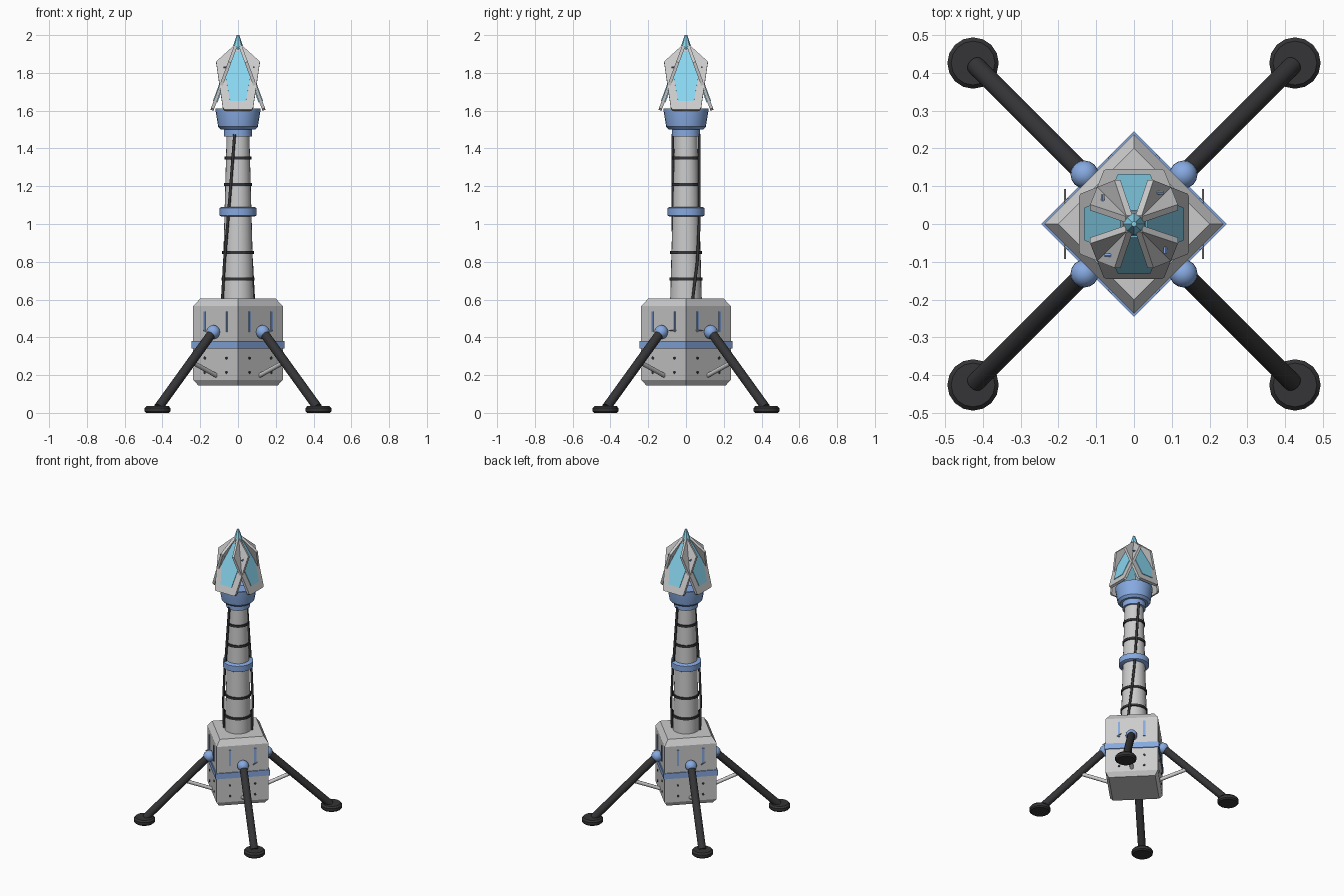
import bpy, bmesh, math
from math import sin, cos, pi, sqrt
from mathutils import Vector, Matrix

if "Cube" in bpy.data.objects:
    bpy.data.objects.remove(bpy.data.objects["Cube"])


def material(name, rgb):
    m = bpy.data.materials.new(name)
    m.diffuse_color = (*rgb, 1)
    m.use_nodes = True
    m.node_tree.nodes["Principled BSDF"].inputs["Base Color"].default_value = m.diffuse_color
    return m


BLUE = material("blue", (0.24, 0.40, 0.75))
DARK = material("dark", (0.035, 0.035, 0.038))
GLASS = material("glass", (0.25, 0.68, 0.88))


def finish(name, bm, mat=None, smooth=False):
    bmesh.ops.recalc_face_normals(bm, faces=bm.faces)
    me = bpy.data.meshes.new(name)
    bm.to_mesh(me)
    bm.free()
    ob = bpy.data.objects.new(name, me)
    bpy.context.collection.objects.link(ob)
    if mat:
        me.materials.append(mat)
    if smooth:
        bpy.ops.object.select_all(action='DESELECT')
        ob.select_set(True)
        bpy.context.view_layer.objects.active = ob
        bpy.ops.object.shade_smooth_by_angle(angle=math.radians(35))
    return ob


def lathe(name, profile, n=24, mat=None, at=(0, 0), smooth=True):
    """Stack of n-sided rings from (radius, z) pairs, capped at both ends."""
    bm = bmesh.new()
    rings = [[bm.verts.new((at[0] + r * cos(2 * pi * i / n), at[1] + r * sin(2 * pi * i / n), z))
              for i in range(n)] for r, z in profile]
    for a, b in zip(rings, rings[1:]):
        for i in range(n):
            bm.faces.new((a[i], a[(i + 1) % n], b[(i + 1) % n], b[i]))
    bm.faces.new(rings[0])
    bm.faces.new(rings[-1])
    return finish(name, bm, mat, smooth)


def rod(name, a, b, r, mat=None, n=12):
    a, b = Vector(a), Vector(b)
    bm = bmesh.new()
    rot = (b - a).to_track_quat('Z', 'Y').to_matrix().to_4x4()
    bmesh.ops.create_cone(bm, cap_ends=True, segments=n, radius1=r, radius2=r, depth=(b - a).length,
                          matrix=Matrix.Translation((a + b) / 2) @ rot)
    return finish(name, bm, mat, True)


def block(name, size, matrix, mat=None):
    bm = bmesh.new()
    bmesh.ops.create_cube(bm, size=1, matrix=matrix @ Matrix.Diagonal((*size, 1)))
    return finish(name, bm, mat)


def plate(name, half, proud, thick, turn, mat=None):
    """Mirrored outline of (half width, z) lying on the sloping petal plane."""
    bm = bmesh.new()
    outline = half + [(-w, z) for w, z in reversed(half)]
    slope = 0.37
    out = [bm.verts.new((w, -(0.146 - slope * (z - 1.605) + proud), z)) for w, z in outline]
    inn = [bm.verts.new(v.co + Vector((0, thick, -slope * thick))) for v in out]
    bm.faces.new(out)
    bm.faces.new(inn)
    for i in range(len(out)):
        j = (i + 1) % len(out)
        bm.faces.new((out[i], out[j], inn[j], inn[i]))
    bmesh.ops.transform(bm, matrix=Matrix.Rotation(turn, 4, 'Z'), verts=bm.verts)
    return finish(name, bm, mat)


# Diamond-plan base with its blue band
lathe("base_box", [(0.21, 0.145), (0.237, 0.175), (0.237, 0.565), (0.2, 0.605)], 4, smooth=False)
lathe("base_band", [(0.246, 0.342), (0.246, 0.381)], 4, BLUE, smooth=False)

# Tapered column, rings and collars
lathe("column", [(0.084, 0.59), (0.06, 1.48)])
for z in (0.71, 0.85, 1.21, 1.35):
    r = 0.084 - 0.027 * (z - 0.59) + 0.007
    lathe("column_ring", [(r - 0.01, z - 0.008), (r, z - 0.008), (r, z + 0.008), (r - 0.01, z + 0.008)], 24, DARK)
lathe("middle_collar", [(0.088, 1.04), (0.097, 1.045), (0.097, 1.085), (0.088, 1.09)], 24, BLUE)
lathe("upper_collar", [(0.075, 1.463), (0.075, 1.505)], 24, BLUE)
lathe("head_cup", [(0.09, 1.5), (0.105, 1.515), (0.119, 1.6), (0.119, 1.612), (0.105, 1.612), (0.08, 1.57)], 24, BLUE)

# Two cables climbing opposite sides of the column
for s in (1, -1):
    cu = bpy.data.curves.new("cable", 'CURVE')
    cu.dimensions = '3D'
    cu.bevel_depth = 0.008
    cu.bevel_resolution = 2
    cu.use_fill_caps = True
    sp = cu.splines.new('POLY')
    pts = [(-0.083, -0.035, 0.595), (-0.072, -0.06, 0.8), (-0.055, -0.07, 1.0), (-0.043, -0.07, 1.15), (-0.018, -0.07, 1.475)]
    sp.points.add(len(pts) - 1)
    for p, (x, y, z) in zip(sp.points, pts):
        p.co = (s * x, s * y, z, 1)
    cu.materials.append(DARK)
    bpy.context.collection.objects.link(bpy.data.objects.new("cable", cu))

# Legs and side-face details, one set per diagonal
for k in range(4):
    a = pi / 4 + k * pi / 2
    R = Matrix.Rotation(a, 4, 'Z')
    P = lambda d, u, z: R @ Vector((d, u, z))
    q = sqrt(2)
    bm = bmesh.new()
    bmesh.ops.create_uvsphere(bm, u_segments=16, v_segments=10, radius=0.037,
                              matrix=Matrix.Translation(P(0.131 * q, 0, 0.428)))
    finish("hip_ball", bm, BLUE, True)
    rod("leg", P(0.133 * q, 0, 0.428), P(0.42 * q, 0, 0.03), 0.025, DARK, 16)
    f = P(0.426 * q, 0, 0)
    lathe("foot", [(0.06, 0), (0.068, 0.008), (0.068, 0.026), (0.058, 0.037)], 16, DARK, (f.x, f.y))
    rod("leg_brace", P(0.11 * q, 0, 0.195), P(0.25 * q, 0, 0.272), 0.012)
    for u in (-0.081, 0.081):
        block("side_slot", (0.012, 0.014, 0.11), Matrix.Translation(P(0.167, u, 0.483)) @ R, BLUE)
        for z in (0.215, 0.29):
            rod("bolt", P(0.16, u, z), P(0.1705, u, z), 0.008, DARK, 8)

# Thin pins beside the hips
for x in (-0.183, 0.183):
    for y in (-1, 1):
        rod("side_pin", (x, y * 0.04, 0.437), (x, y * 0.093, 0.437), 0.003, None, 6)

# Four crossing head petals, each with a glass pane
for k in range(4):
    t = k * pi / 2
    plate("head_petal", [(0.07, 1.605), (0.08, 1.615), (0.116, 1.86), (0.022, 1.945)], 0, 0.016, t)
    plate("petal_glass", [(0.042, 1.652), (0.064, 1.775), (0.045, 1.86), (0.02, 1.915)], 0.004, 0.024, t, GLASS)
    R = Matrix.Rotation(t, 4, 'Z')
    rod("petal_pin", R @ Vector((0.083, -0.045, 1.83)), R @ Vector((0.083, -0.078, 1.83)), 0.005, BLUE, 6)

# Pointed crystal tip
lathe("head_tip", [(0.02, 1.89), (0.03, 1.93), (0.007, 2.0)], 8, GLASS, smooth=False)
